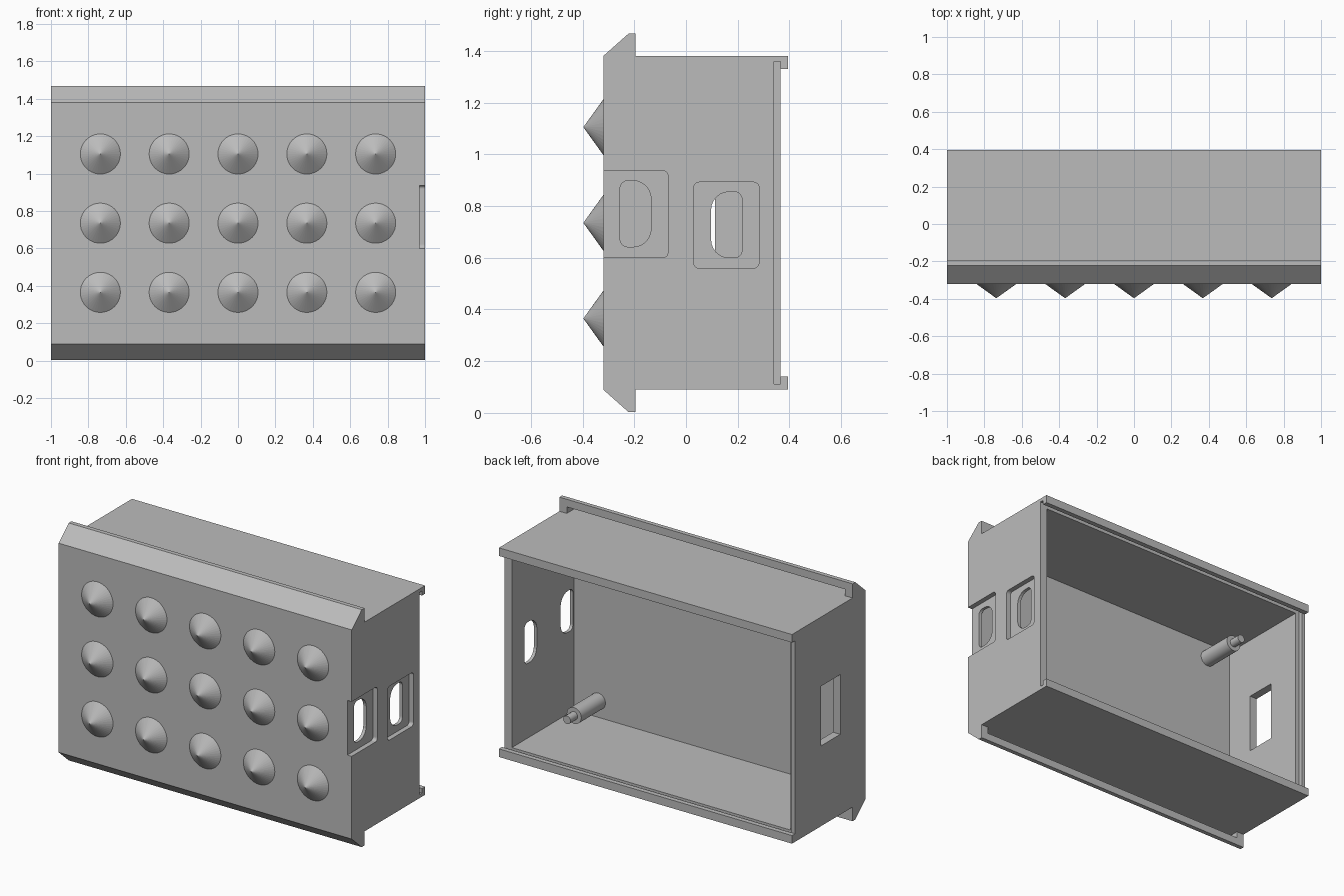
import bpy, bmesh
from math import radians, sin, cos, pi
from mathutils import Matrix

if "Cube" in bpy.data.objects:
    bpy.data.objects.remove(bpy.data.objects["Cube"], do_unlink=True)

GREY = (0.5, 0.5, 0.5, 1)
grey = bpy.data.materials.new("light_grey")
grey.use_nodes = True
grey.diffuse_color = GREY
grey.node_tree.nodes["Principled BSDF"].inputs["Base Color"].default_value = GREY

MID = 0.735      # height of the middle of the box
FRONT = -0.32    # front plane
INNER = -0.265   # inside face of the front panel


def add_object(name, bm):
    bmesh.ops.recalc_face_normals(bm, faces=bm.faces)
    mesh = bpy.data.meshes.new(name)
    bm.to_mesh(mesh)
    bm.free()
    mesh.materials.append(grey)
    obj = bpy.data.objects.new(name, mesh)
    bpy.context.collection.objects.link(obj)
    return obj


def prism(name, outline, x0, x1):
    """Extrude a (y, z) outline along x."""
    bm = bmesh.new()
    face = bm.faces.new([bm.verts.new((x0, y, z)) for y, z in outline])
    ext = bmesh.ops.extrude_face_region(bm, geom=[face])["geom"]
    moved = [v for v in ext if isinstance(v, bmesh.types.BMVert)]
    bmesh.ops.translate(bm, verts=moved, vec=(x1 - x0, 0, 0))
    return add_object(name, bm)


def rounded(y0, y1, z0, z1, r_low=0, r_high=0, steps=6):
    """Rectangle with one radius on the low-y corners and one on the high-y corners."""
    points = []
    corners = [(y1, z1, -1, -1, r_high), (y0, z1, 1, -1, r_low),
               (y0, z0, 1, 1, r_low), (y1, z0, -1, 1, r_high)]
    for i, (y, z, sy, sz, r) in enumerate(corners):
        for k in range(steps + 1 if r else 1):
            a = (i + k / steps) * pi / 2
            points.append((y + sy * r + r * cos(a), z + sz * r + r * sin(a)))
    return points


def flip(outline):
    return [(y, 2 * MID - z) for y, z in reversed(outline)]


def cut(target, outline, x0, x1):
    cutter = prism("cutter", outline, x0, x1)
    cutter.hide_render = True
    mod = target.modifiers.new("cut", "BOOLEAN")
    mod.operation, mod.solver, mod.object = "DIFFERENCE", "EXACT", cutter
    bpy.context.view_layer.objects.active = target
    bpy.ops.object.modifier_apply(modifier=mod.name)
    bpy.data.objects.remove(cutter, do_unlink=True)


def cylinder(bm, x, z, y0, y1, r0, r1, segments):
    """Round solid along y, from y0 to y1."""
    place = Matrix.Translation((x, (y0 + y1) / 2, z)) @ Matrix.Rotation(radians(-90), 4, "X")
    bmesh.ops.create_cone(bm, cap_ends=True, segments=segments, radius1=r0,
                          radius2=r1, depth=y1 - y0, matrix=place)


# Box body with bevelled flanges along the top and bottom
upper = [(0.395, 1.38), (-0.195, 1.38), (-0.195, 1.467), (-0.222, 1.467), (FRONT, 1.38)]
shell = prism("box_shell", upper + flip(upper), -1, 1)

# Cavity, back opening between the hooks, and lid groove open at one end
cut(shell, rounded(INNER, 0.5, 0.14, 1.33), -0.95, 0.95)
cut(shell, rounded(0.365, 0.5, 0.14, 1.33), -1.1, 1.1)
cut(shell, rounded(0.34, 0.365, 0.112, 1.358), -0.975, 1.1)

# Hollows behind the flanges
hollow = [(-0.19, 1.38), (-0.19, 1.42), (-0.235, 1.42), (-0.275, 1.38)]
cut(shell, hollow, -0.95, 0.95)
cut(shell, flip(hollow), -0.95, 0.95)

# Left side: two shallow recesses, each with a D-shaped window
cut(shell, rounded(-0.4, -0.07, 0.6, 0.937, 0, 0.02), 0.97, 1.1)
cut(shell, rounded(0.03, 0.282, 0.56, 0.892, 0.02, 0.02), 0.97, 1.1)
cut(shell, rounded(-0.255, -0.135, 0.642, 0.898, 0.03, 0.07), 0.8, 1.1)
cut(shell, rounded(0.097, 0.217, 0.6, 0.855, 0.07, 0.03), 0.8, 1.1)

# Right side: plain rectangular window
cut(shell, rounded(-0.075, 0.113, 0.585, 0.953), -1.1, -0.8)

# Cone studs on the front panel
bm = bmesh.new()
for column in range(-2, 3):
    for row in range(-1, 2):
        cylinder(bm, column * 0.368, MID + row * 0.37, -0.397, FRONT + 0.002, 0, 0.11, 40)
add_object("front_studs", bm)

# Stepped posts inside, one near each corner
for side, x in (("left", 0.785), ("right", -0.785)):
    for level, z in (("lower", MID - 0.495), ("upper", MID + 0.495)):
        bm = bmesh.new()
        cylinder(bm, x, z, INNER - 0.01, -0.03, 0.05, 0.05, 24)
        cylinder(bm, x, z, -0.04, 0.04, 0.025, 0.025, 16)
        post = add_object(f"{side}_{level}_post", bm)
        bpy.ops.object.select_all(action="DESELECT")
        post.select_set(True)
        bpy.context.view_layer.objects.active = post
        bpy.ops.object.shade_smooth_by_angle(angle=radians(35))
